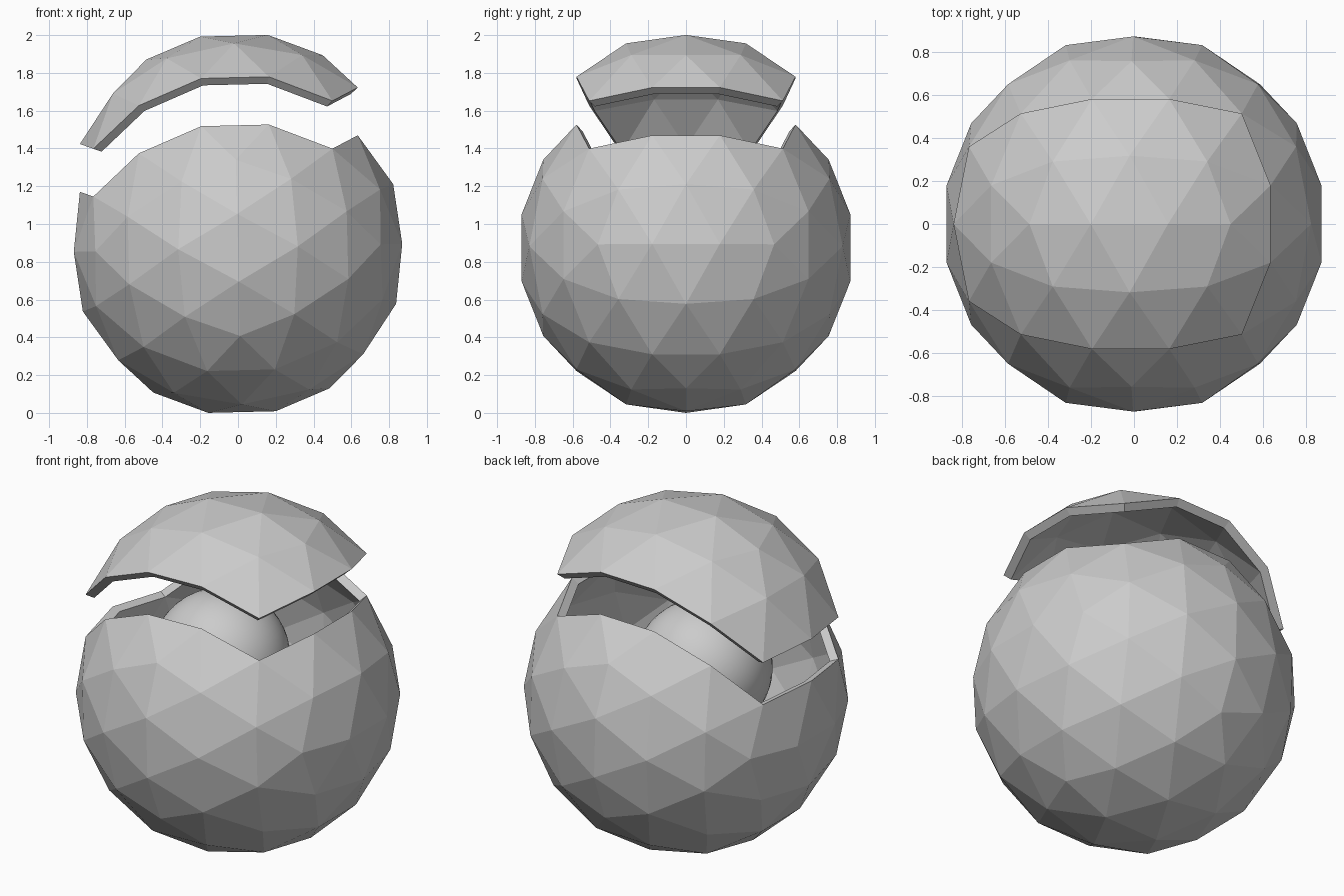
import bpy, bmesh, math
from itertools import combinations
from mathutils import Matrix, Vector

cube = bpy.data.objects.get("Cube")
if cube:
    bpy.data.objects.remove(cube)

R = 0.888            # shell radius
INNER = 0.943        # inner surface as a fraction of the outer
CENTRE = Vector((0, 0, 0.874))
LIFT = Vector((0, 0, 0.253))
TILT = Matrix.Rotation(math.radians(-1.4), 3, 'Y')

grey = bpy.data.materials.new("plain grey")
grey.use_nodes = True
colour = (0.6, 0.6, 0.6, 1)
grey.diffuse_color = colour
grey.node_tree.nodes["Principled BSDF"].inputs["Base Color"].default_value = colour


def geodesic_points():
    """Icosahedron with each edge split in three, pushed out to the sphere."""
    t = (1 + math.sqrt(5)) / 2
    corners = []
    for a in (-1, 1):
        for b in (-t, t):
            corners += [Vector((a, 0, b)), Vector((0, b, a)), Vector((b, a, 0))]

    def near(p, q):
        return (p - q).length < 2.1

    points = list(corners)
    for p, q in combinations(corners, 2):
        if near(p, q):
            points += [2 * p + q, p + 2 * q]
    for p, q, r in combinations(corners, 3):
        if near(p, q) and near(q, r) and near(p, r):
            points.append(p + q + r)
    return [p.normalized() * R for p in points]


def in_lid(face):
    return all(abs(v.co.y) < 0.62 and v.co.z - 0.2 * v.co.x > 0.35 for v in face.verts)


def finish(name, bm, location):
    mesh = bpy.data.meshes.new(name)
    bm.to_mesh(mesh)
    bm.free()
    mesh.materials.append(grey)
    obj = bpy.data.objects.new(name, mesh)
    obj.location = location
    bpy.context.collection.objects.link(obj)
    return obj


def shell_part(name, lid, location):
    """Keep one side of the faceted sphere and give it thickness."""
    bm = bmesh.new()
    for p in geodesic_points():
        bm.verts.new(p)
    bmesh.ops.convex_hull(bm, input=bm.verts[:])
    unwanted = [f for f in bm.faces if in_lid(f) != lid]
    bmesh.ops.delete(bm, geom=unwanted, context='FACES')
    new = bmesh.ops.extrude_face_region(bm, geom=bm.faces[:], use_keep_orig=True)["geom"]
    for v in new:
        if isinstance(v, bmesh.types.BMVert):
            v.co *= INNER
    bmesh.ops.recalc_face_normals(bm, faces=bm.faces[:])
    bmesh.ops.rotate(bm, verts=bm.verts[:], cent=(0, 0, 0), matrix=TILT)
    return finish(name, bm, location)


# Faceted bowl and the lifted lid cut from the same sphere
shell_part("lower_shell", False, CENTRE)
shell_part("lifted_lid", True, CENTRE + LIFT)

# Smooth ball resting inside
bm = bmesh.new()
bmesh.ops.create_uvsphere(bm, u_segments=48, v_segments=24, radius=0.38)
for f in bm.faces:
    f.smooth = True
finish("inner_ball", bm, (-0.115, 0, 1.06))
